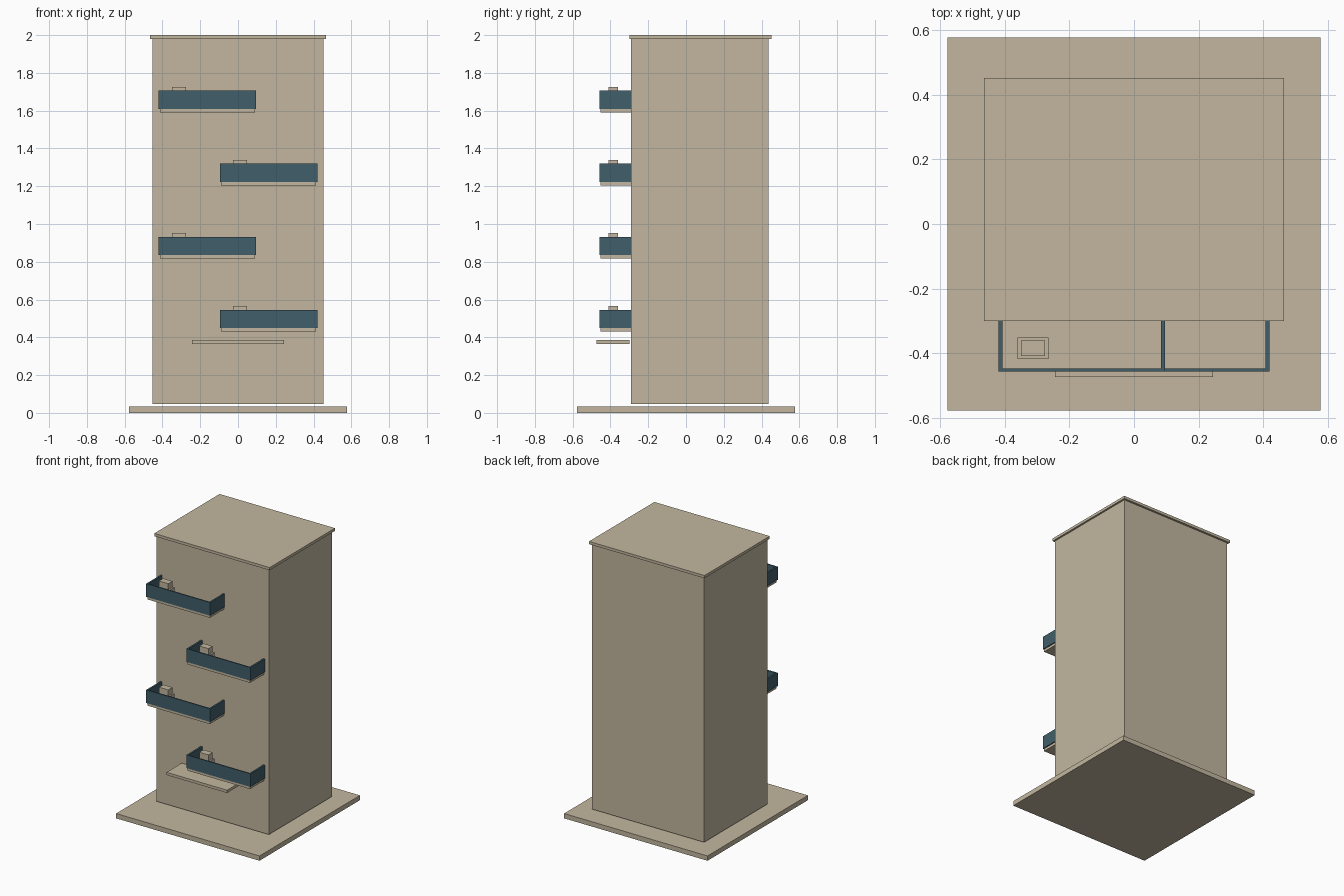
import bpy

cube = bpy.data.objects.get("Cube")
if cube:
    bpy.data.objects.remove(cube, do_unlink=True)


def make_material(name, rgb):
    mat = bpy.data.materials.new(name)
    mat.use_nodes = True
    color = (*rgb, 1.0)
    mat.diffuse_color = color
    mat.node_tree.nodes["Principled BSDF"].inputs["Base Color"].default_value = color
    return mat


concrete = make_material("warm_concrete", (0.54, 0.47, 0.345))
teal = make_material("teal_railing", (0.053, 0.114, 0.142))


def box(name, x, y, z, mat):
    """Box spanning the given (min, max) ranges."""
    spans = (x, y, z)
    bpy.ops.mesh.primitive_cube_add(size=1, location=[(a + b) / 2 for a, b in spans])
    obj = bpy.context.object
    obj.name = name
    obj.scale = [b - a for a, b in spans]
    bpy.ops.object.transform_apply(location=False, rotation=False, scale=True)
    obj.data.materials.append(mat)
    return obj


WALL = -0.29     # front wall plane
FRONT = -0.457   # outer face of the balcony railings

# Main masses
box("base_plate", (-0.578, 0.578), (-0.578, 0.578), (0, 0.035), concrete)
box("tower", (-0.452, 0.452), (WALL, 0.437), (0.047, 1.98), concrete)
box("roof_slab", (-0.465, 0.465), (-0.3, 0.452), (1.98, 2.0), concrete)
box("entrance_canopy", (-0.244, 0.244), (-0.474, -0.298), (0.365, 0.385), concrete)


def balcony(number, cx, z):
    """Slab, three-sided railing and a planter; z is the slab underside."""
    tag = f"balcony_{number}_"
    half, floor, top = 0.258, z + 0.019, z + 0.115
    box(tag + "slab", (cx - 0.251, cx + 0.251), (FRONT + 0.005, WALL), (z, floor), concrete)
    box(tag + "front_railing", (cx - half, cx + half), (FRONT, FRONT + 0.009), (floor, top), teal)
    for side, s in (("right", -1), ("left", 1)):
        edges = sorted((cx + s * half, cx + s * (half - 0.012)))
        box(tag + side + "_railing", edges, (FRONT + 0.009, WALL), (floor, top), teal)
    px, py = cx - 0.151, -0.385
    box(tag + "planter", (px - 0.048, px + 0.048), (py - 0.033, py + 0.033),
        (floor, z + 0.09), concrete)
    box(tag + "planter_block", (px - 0.037, px + 0.037), (py - 0.024, py + 0.024),
        (z + 0.09, z + 0.135), concrete)


# Balconies alternate sides going up
for i in range(4):
    balcony(i + 1, 0.162 if i % 2 == 0 else -0.162, 0.43 + i * 0.387)
